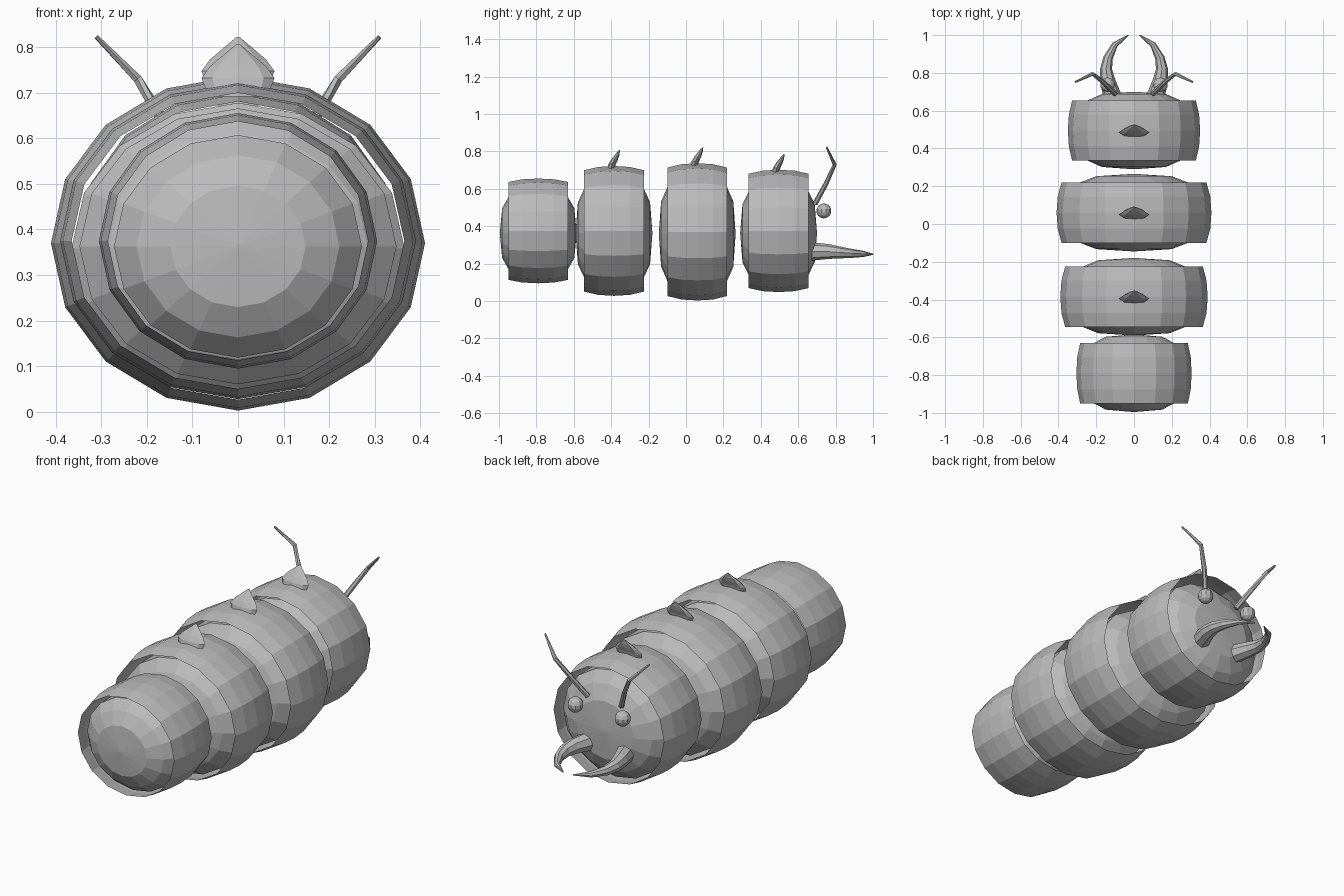
import bpy, bmesh
from math import sin, cos, tau
from mathutils import Vector

cube = bpy.data.objects.get("Cube")
if cube:
    bpy.data.objects.remove(cube, do_unlink=True)

grey = bpy.data.materials.new("plain grey")
grey.use_nodes = True
grey.diffuse_color = (0.5, 0.5, 0.5, 1)
grey.node_tree.nodes["Principled BSDF"].inputs["Base Color"].default_value = (0.5, 0.5, 0.5, 1)


def finish(name, bm, outward=True):
    if outward:
        bmesh.ops.recalc_face_normals(bm, faces=bm.faces)
    mesh = bpy.data.meshes.new(name)
    bm.to_mesh(mesh)
    bm.free()
    mesh.materials.append(grey)
    obj = bpy.data.objects.new(name, mesh)
    bpy.context.collection.objects.link(obj)
    return obj


def loft(name, rings, capped=True):
    """Skin a list of equally sized point rings."""
    bm = bmesh.new()
    loops = [[bm.verts.new(p) for p in ring] for ring in rings]
    n = len(loops[0])
    for a, b in zip(loops, loops[1:]):
        for i in range(n):
            j = (i + 1) % n
            bm.faces.new((a[i], a[j], b[j], b[i]))
    if capped:
        for loop in (loops[0], loops[-1]):
            cap = bm.faces.new(loop)
            bmesh.ops.poke(bm, faces=[cap])
    return finish(name, bm, capped)


def lathe(name, y, z, rx, rz, profile, capped):
    """Sixteen-sided elliptical barrel along y, profile of (offset, scale)."""
    angles = [tau * i / 16 for i in range(16)]
    rings = [[(rx * s * sin(a), y + dy, z + rz * s * cos(a)) for a in angles]
             for dy, s in profile]
    return loft(name, rings, capped)


def tube(name, path, radii, sides=8):
    """Tapered horn along a path."""
    pts = [Vector(p) for p in path]
    rings = []
    for i, p in enumerate(pts):
        d = (pts[min(i + 1, len(pts) - 1)] - pts[max(i - 1, 0)]).normalized()
        u = d.cross(Vector((0, 0, 1))).normalized()
        v = d.cross(u)
        rings.append([p + radii[i] * (u * cos(tau * k / sides) + v * sin(tau * k / sides))
                      for k in range(sides)])
    return loft(name, rings)


# Body segments: rounded barrel inside an open curved shell band
BARREL = [(-0.205, 0.02), (-0.193, 0.54), (-0.155, 0.81), (-0.1, 0.99),
          (0.1, 0.99), (0.155, 0.81), (0.193, 0.54), (0.205, 0.02)]
BAND = [(-0.16, 0.935), (-0.085, 0.985), (0, 1), (0.085, 0.985), (0.16, 0.935)]
SEGMENTS = [("tail", -0.79, 0.375, 0.305, 0.28),
            ("rear", -0.385, 0.375, 0.39, 0.347),
            ("middle", 0.06, 0.37, 0.41, 0.367),
            ("head", 0.495, 0.375, 0.35, 0.327)]
# Back spike cross-sections: height, half width, y centre, half depth
SPIKE = [(-0.03, 0.065, -0.02, 0.02), (0.01, 0.08, -0.01, 0.02),
         (0.035, 0.062, 0.003, 0.018), (0.06, 0.033, 0.017, 0.012),
         (0.085, 0.003, 0.03, 0.003)]

for name, y, z, rx, rz in SEGMENTS:
    lathe(name + "_body", y, z - 0.012, rx * 0.9, rz * 0.88, BARREL, True)
    lathe(name + "_shell_band", y, z, rx, rz, BAND, False)
    if name != "tail":
        rings = [[(w * cos(tau * k / 8), y + cy + d * sin(tau * k / 8), z + rz + h)
                  for k in range(8)] for h, w, cy, d in SPIKE]
        loft(name + "_back_spike", rings)

# Face parts on both sides
for side, s in (("left", 1), ("right", -1)):
    tube(side + "_antenna",
         [(s * 0.1, 0.69, 0.52), (s * 0.16, 0.75, 0.63), (s * 0.22, 0.795, 0.73), (s * 0.31, 0.752, 0.822)],
         [0.014, 0.013, 0.011, 0.005], 6)
    tube(side + "_pincer",
         [(s * 0.11, 0.66, 0.265), (s * 0.14, 0.76, 0.265), (s * 0.148, 0.82, 0.26),
          (s * 0.137, 0.88, 0.255), (s * 0.1, 0.95, 0.252), (s * 0.03, 1.0, 0.25)],
         [0.05, 0.04, 0.032, 0.025, 0.016, 0.003])
    bm = bmesh.new()
    bmesh.ops.create_uvsphere(bm, u_segments=10, v_segments=7, radius=0.04)
    bmesh.ops.translate(bm, verts=bm.verts, vec=(s * 0.14, 0.737, 0.482))
    finish(side + "_eye", bm)
